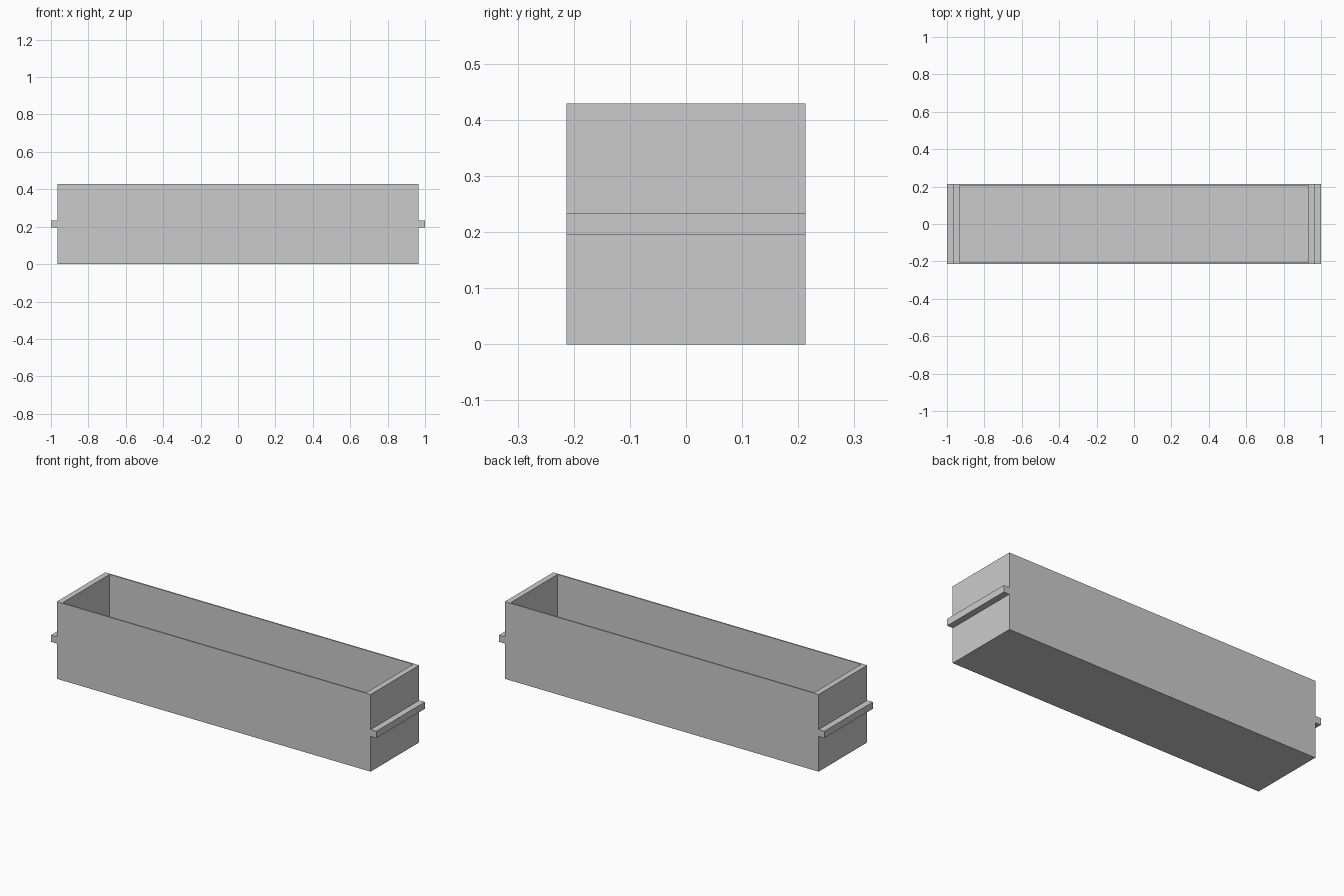
import bpy, bmesh

if "Cube" in bpy.data.objects:
    bpy.data.objects.remove(bpy.data.objects["Cube"])

HALF_X, HALF_Y, HEIGHT = 0.965, 0.213, 0.429
WALL_X, WALL_Y, FLOOR = 0.033, 0.009, 0.009


def to_object(name, bm):
    bmesh.ops.recalc_face_normals(bm, faces=bm.faces[:])
    mesh = bpy.data.meshes.new(name)
    bm.to_mesh(mesh)
    bm.free()
    obj = bpy.data.objects.new(name, mesh)
    bpy.context.collection.objects.link(obj)
    return obj


def add_box(bm, lo, hi):
    for v in bmesh.ops.create_cube(bm, size=1)["verts"]:
        v.co = [hi[i] if v.co[i] > 0 else lo[i] for i in range(3)]
    bm.normal_update()


# Open tray: the top face is inset to a rim, then sunk down to the floor
bm = bmesh.new()
add_box(bm, (-HALF_X, -HALF_Y, 0), (HALF_X, HALF_Y, HEIGHT))
top = max(bm.faces, key=lambda f: f.calc_center_median().z)
bmesh.ops.inset_region(bm, faces=[top], thickness=0.005)
for v in top.verts:
    v.co.x += (0.005 - WALL_X) * (1 if v.co.x > 0 else -1)
    v.co.y += (0.005 - WALL_Y) * (1 if v.co.y > 0 else -1)
floor = bmesh.ops.extrude_face_region(bm, geom=[top])["geom"]
for v in floor:
    if isinstance(v, bmesh.types.BMVert):
        v.co.z = FLOOR
if top.is_valid:  # open the mouth if the extrusion kept the old face
    if top.calc_center_median().z > HEIGHT - 0.01:
        bmesh.ops.delete(bm, geom=[top], context="FACES_ONLY")
to_object("tray", bm)

# Slide rails on both ends
for side, name in ((-1, "left_rail"), (1, "right_rail")):
    bm = bmesh.new()
    x0, x1 = sorted((side * HALF_X, side * 1.0))
    add_box(bm, (x0, -HALF_Y, 0.196), (x1, HALF_Y, 0.234))
    to_object(name, bm)
